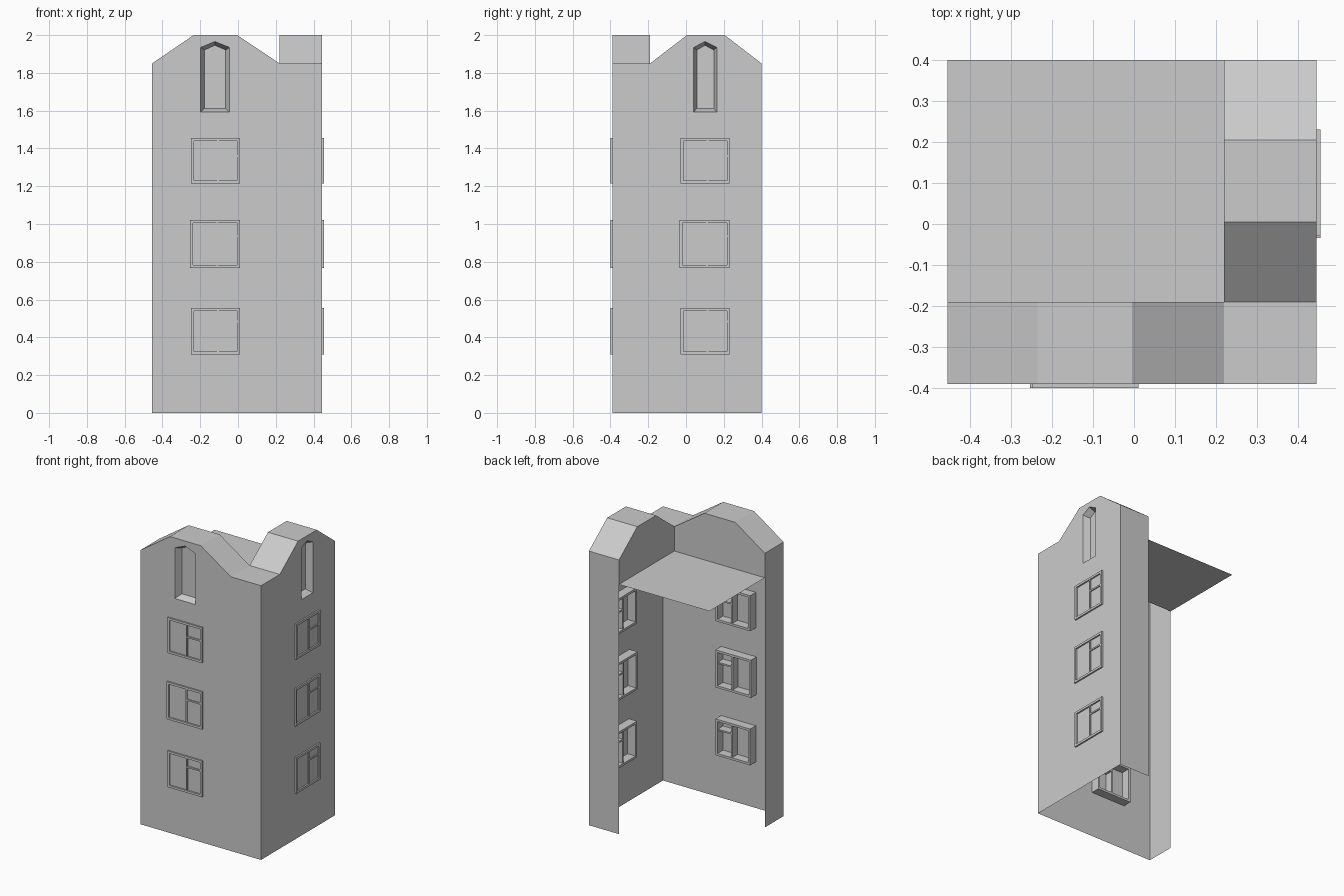
import bpy, bmesh

if "Cube" in bpy.data.objects:
    bpy.data.objects.remove(bpy.data.objects["Cube"])

X0, X1, Y0, Y1 = -0.455, 0.445, -0.39, 0.4   # wall planes
XI, YI = 0.22, -0.19                         # inner edges of the two gable strips
ROOF = 1.685                                 # sunken flat roof


# Map (along wall, depth inward, height) to world space
def front(u, d, z):
    return (u, Y0 + d, z)


def right(u, d, z):
    return (X1 - d, u, z)


def finish(name, bm):
    bmesh.ops.remove_doubles(bm, verts=bm.verts, dist=1e-4)
    bmesh.ops.recalc_face_normals(bm, faces=bm.faces)
    me = bpy.data.meshes.new(name)
    bm.to_mesh(me)
    bm.free()
    bpy.context.collection.objects.link(bpy.data.objects.new(name, me))


def face(bm, pts):
    return bm.faces.new([bm.verts.new(p) for p in pts])


def niche_loop(a, b, apex, bottom, shoulder, top):
    return [(a, bottom), (b, bottom), (b, shoulder), (apex, top), (a, shoulder)]


def gable_wall(bm, at, top, outer, inner, depth=0.045):
    """Outer wall with a splayed pointed niche cut into it."""
    outline = [(top[0][0], 0), (top[-1][0], 0)] + top[::-1]
    edges = []
    for loop in (outline, outer):
        vs = [bm.verts.new(at(u, 0, z)) for u, z in loop]
        edges += [bm.edges.new((vs[i], vs[i - 1])) for i in range(len(vs))]
    bmesh.ops.triangle_fill(bm, edges=edges, use_beauty=True)
    for i in range(len(outer)):
        (a, za), (b, zb) = outer[i - 1], outer[i]
        (c, zc), (d, zd) = inner[i], inner[i - 1]
        face(bm, [at(a, 0, za), at(b, 0, zb), at(c, depth, zc), at(d, depth, zd)])
    face(bm, [at(u, depth, z) for u, z in inner])


def roof_strip(bm, at, top, depth):
    for (a, za), (b, zb) in zip(top, top[1:]):
        face(bm, [at(a, 0, za), at(b, 0, zb), at(b, depth, zb), at(a, depth, za)])


front_top = [(X0, 1.85), (-0.235, 2), (-0.005, 2), (XI, 1.85), (X1, 1.85)]
right_top = [(Y0, 1.85), (YI, 1.85), (0.005, 2), (0.205, 2), (Y1, 1.85)]

# Walls, stepped roof strips, parapets and flat roof
bm = bmesh.new()
gable_wall(bm, front, front_top,
           niche_loop(-0.198, -0.045, -0.122, 1.592, 1.935, 1.966),
           niche_loop(-0.178, -0.065, -0.122, 1.612, 1.921, 1.946))
gable_wall(bm, right, right_top,
           niche_loop(0.04, 0.163, 0.101, 1.592, 1.935, 1.966),
           niche_loop(0.057, 0.147, 0.101, 1.612, 1.921, 1.946))
roof_strip(bm, front, front_top, YI - Y0)
roof_strip(bm, right, right_top[1:], X1 - XI)
# inner parapet faces
face(bm, [(X0, YI, ROOF), (XI, YI, ROOF)] + [(u, YI, z) for u, z in front_top[3::-1]])
face(bm, [(XI, YI, ROOF), (XI, Y1, ROOF)] + [(XI, u, z) for u, z in right_top[:0:-1]])
# flat roof and the two narrow end returns
face(bm, [(X0, YI, ROOF), (XI, YI, ROOF), (XI, Y1, ROOF), (X0, Y1, ROOF)])
face(bm, [(X0, Y0, 0), (X0, YI, 0), (X0, YI, 1.85), (X0, Y0, 1.85)])
face(bm, [(X1, Y1, 0), (XI, Y1, 0), (XI, Y1, 1.85), (X1, Y1, 1.85)])
finish("building_shell", bm)


def bar(bm, at, u0, u1, z0, z1, d0, d1):
    """Box given in wall coordinates."""
    r = bmesh.ops.create_cube(bm, size=1)
    for v in r["verts"]:
        v.co = at(u0 if v.co.x < 0 else u1, d0 if v.co.y < 0 else d1,
                  z0 if v.co.z < 0 else z1)


def window(name, at, u0, u1, z0, z1, zbar, t=0.015, h=0.005):
    """Frame with one mullion and a crossbar on its right half."""
    bm = bmesh.new()
    out, back = -0.01, 0.06
    um = u0 + (u1 - u0) * 0.545
    bar(bm, at, u0, u1, z0, z0 + t, out, back)
    bar(bm, at, u0, u1, z1 - t, z1, out, back)
    bar(bm, at, u0, u0 + t, z0 + t, z1 - t, out, back)
    bar(bm, at, u1 - t, u1, z0 + t, z1 - t, out, back)
    bar(bm, at, um - h, um + h, z0 + t, z1 - t, out + 0.003, back - 0.005)
    bar(bm, at, um + h, u1 - t, zbar - h, zbar + h, out + 0.003, back - 0.005)
    bmesh.ops.recalc_face_normals(bm, faces=bm.faces)
    me = bpy.data.meshes.new(name)
    bm.to_mesh(me)
    bm.free()
    bpy.context.collection.objects.link(bpy.data.objects.new(name, me))


# Three storeys of windows on both street sides
storeys = [("lower", 0.0, 0.31, 0.555, 0.483), ("middle", 0.006, 0.767, 1.021, 0.935),
           ("upper", 0.0, 1.215, 1.455, 1.36)]
for floor, extra, z0, z1, zb in storeys:
    window(f"front_window_{floor}", front, -0.248 - extra, 0.011, z0, z1, zb)
    window(f"right_window_{floor}", right, -0.028 - extra, 0.231, z0, z1, zb)
